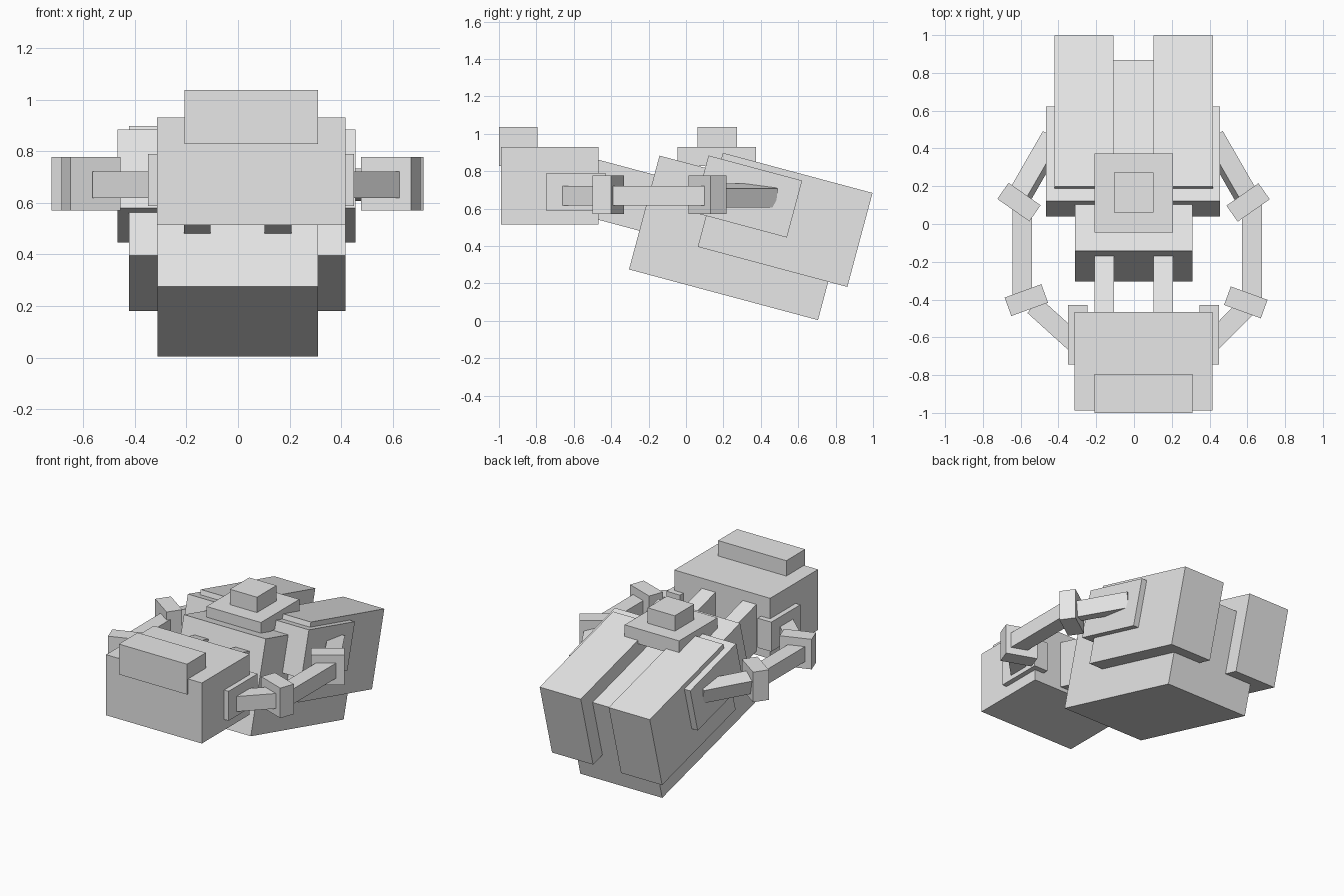
import bpy
from math import radians, atan2, hypot
from mathutils import Matrix, Vector

old = bpy.data.objects.get("Cube")
if old:
    bpy.data.objects.remove(old, do_unlink=True)

GREY = (0.8, 0.8, 0.8, 1.0)
grey = bpy.data.materials.new("plain grey")
grey.use_nodes = True
grey.diffuse_color = GREY
grey.node_tree.nodes["Principled BSDF"].inputs["Base Color"].default_value = GREY

TILT = Matrix.Rotation(radians(-15), 4, "X")
ARM_Z = 0.67   # height of the arm centre line
ROD = 0.104    # rod thickness


def box(name, centre, size, turn=Matrix()):
    """Box with its size baked in, turned about its centre."""
    bpy.ops.mesh.primitive_cube_add(size=1)
    ob = bpy.context.object
    ob.name = ob.data.name = name
    ob.data.transform(Matrix.Translation(Vector(centre)) @ turn @ Matrix.Diagonal((*size, 1)))
    ob.data.materials.append(grey)
    return ob


def span(name, x, y, z):
    """Upright box between low and high limits."""
    box(name, [sum(r) / 2 for r in (x, y, z)], [r[1] - r[0] for r in (x, y, z)])


def tilted(name, x, yz, length, height):
    """Box leaning back with the body."""
    box(name, ((x[0] + x[1]) / 2, *yz), (x[1] - x[0], length, height), TILT)


def rod(name, a, b, roll=0):
    """Level square rod between two plan points."""
    dx, dy = b[0] - a[0], b[1] - a[1]
    turn = Matrix.Rotation(atan2(dy, dx), 4, "Z") @ Matrix.Rotation(radians(roll), 4, "X")
    box(name, ((a[0] + b[0]) / 2, (a[1] + b[1]) / 2, ARM_Z), (hypot(dx, dy), ROD, ROD), turn)


# Head and brow block
span("head", (-0.314, 0.416), (-0.988, -0.467), (0.514, 0.931))
span("head_top_block", (-0.208, 0.311), (-1.0, -0.794), (0.828, 1.037))

# Leaning body with the stepped cap
tilted("body", (-0.313, 0.311), (0.282, 0.444), 1.046, 0.63)
span("cap_base", (-0.209, 0.206), (-0.045, 0.374), (0.828, 0.931))
span("cap_top", (-0.105, 0.102), (0.061, 0.272), (0.931, 1.037))

# Paired blocks: x limits differ slightly per side
for side, thigh, pad, neck, cheek in (
    ("left", (0.104, 0.417), (0.14, 0.456), (0.102, 0.207), (0.347, 0.45)),
    ("right", (-0.422, -0.109), (-0.467, -0.15), (-0.21, -0.106), (-0.349, -0.245)),
):
    tilted("rear_block_" + side, thigh, (0.53, 0.54), 0.828, 0.52)
    tilted("shoulder_pad_" + side, pad, (0.33, 0.665), 0.518, 0.315)
    tilted("neck_bar_" + side, neck, (-0.33, 0.664), 0.45, 0.31)
    span("cheek_plate_" + side, cheek, (-0.745, -0.43), (0.587, 0.79))

# Jointed arms linking the head to the body
JOINT = (0.207, ROD, 0.207)
for side, s, rear, front, mid, root, pad in (
    ("left", 1, (0.604, 0.114), (0.592, -0.415), 0.625, ((0.40, -0.638), (0.599, -0.437)), 0.455),
    ("right", -1, (-0.609, 0.116), (-0.57, -0.403), -0.592, ((-0.30, -0.64), (-0.53, -0.432)), -0.467),
):
    box("rear_joint_" + side, (*rear, ARM_Z + 0.004), JOINT, Matrix.Rotation(radians(35 * s), 4, "Z"))
    box("front_joint_" + side, (*front, ARM_Z + 0.004), JOINT, Matrix.Rotation(radians(-20 * s), 4, "Z"))
    rod("arm_front_" + side, *root)
    rod("arm_middle_" + side, (mid, -0.42), (mid, 0.10))
    # Rear rod rolls so that its outer face looks slightly down
    rod("arm_rear_" + side, (pad + 0.165 * s, 0.104), (pad - 0.04 * s, 0.46), 15 * s)
